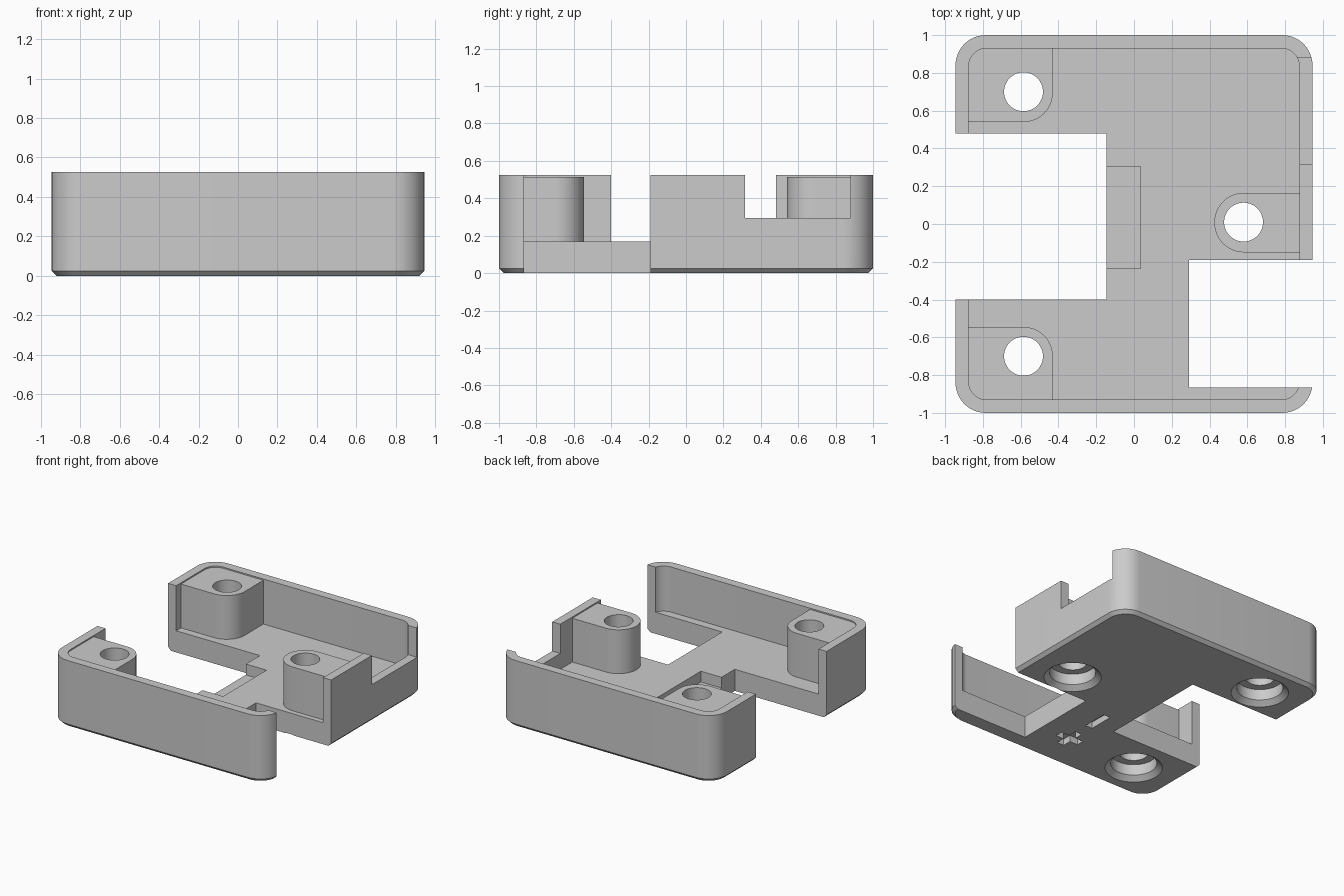
import bpy, bmesh, math

cube = bpy.data.objects.get("Cube")
if cube:
    bpy.data.objects.remove(cube, do_unlink=True)

HEIGHT, FLOOR, POST_TOP = 0.525, 0.17, 0.515

grey = bpy.data.materials.new("plain grey")
grey.use_nodes = True
grey.diffuse_color = (0.6, 0.6, 0.6, 1)
grey.node_tree.nodes["Principled BSDF"].inputs["Base Color"].default_value = (0.6, 0.6, 0.6, 1)


def rounded(x0, x1, y0, y1, r=0.0, steps=12):
    """Counter-clockwise outline of a rectangle with round corners."""
    if r == 0:
        return [(x0, y0), (x1, y0), (x1, y1), (x0, y1)]
    centres = [(x1 - r, y1 - r), (x0 + r, y1 - r), (x0 + r, y0 + r), (x1 - r, y0 + r)]
    return [(cx + r * math.cos(a), cy + r * math.sin(a))
            for k, (cx, cy) in enumerate(centres)
            for a in [(k + i / steps) * math.pi / 2 for i in range(steps + 1)]]


def circle(cx, cy, r, n=48):
    return [(cx + r * math.cos(math.tau * i / n), cy + r * math.sin(math.tau * i / n))
            for i in range(n)]


def loft(name, layers):
    """Solid through a stack of (outline, z) layers."""
    bm = bmesh.new()
    rings = [[bm.verts.new((x, y, z)) for x, y in pts] for pts, z in layers]
    bm.faces.new(rings[0][::-1])
    bm.faces.new(rings[-1])
    for low, high in zip(rings, rings[1:]):
        n = len(low)
        for i in range(n):
            j = (i + 1) % n
            bm.faces.new((low[i], low[j], high[j], high[i]))
    mesh = bpy.data.meshes.new(name)
    bm.to_mesh(mesh)
    bm.free()
    mesh.materials.append(grey)
    obj = bpy.data.objects.new(name, mesh)
    bpy.context.collection.objects.link(obj)
    return obj


def prism(name, outline, z0=-0.1, z1=1.0):
    return loft(name, [(outline, z0), (outline, z1)])


def subtract(target, cutter):
    cutter.hide_render = True
    mod = target.modifiers.new("cut", 'BOOLEAN')
    mod.operation, mod.solver, mod.object = 'DIFFERENCE', 'EXACT', cutter
    bpy.context.view_layer.objects.active = target
    bpy.ops.object.modifier_apply(modifier=mod.name)
    bpy.data.objects.remove(cutter, do_unlink=True)


# Outer block with a chamfered bottom edge
c = 0.025
block = rounded(-0.945, 0.945, -1, 1, 0.16)
foot = rounded(-0.945 + c, 0.945 - c, -1 + c, 1 - c, 0.16 - c)
body = loft("open_housing", [(foot, 0), (block, c), (block, HEIGHT)])

# Inner cavity, leaving three screw posts standing
cavity = prism("cavity", rounded(-0.875, 0.875, -0.93, 0.93, 0.095), FLOOR)
posts = [(-1.3, -0.43, 0.54, 1.3, 0.155), (-1.3, -0.43, -1.3, -0.545, 0.155),
         (0.425, 1.3, -0.15, 0.165, 0.157)]
for p in posts:
    subtract(cavity, prism("post", rounded(*p), 0.1, POST_TOP))
subtract(body, cavity)

# Side openings through the full height
subtract(body, prism("left_opening", rounded(-1.2, -0.145, -0.4, 0.48)))
subtract(body, prism("right_opening", rounded(0.29, 1.2, -0.865, -0.19)))

# Notch in the side wall and shallow recess in the floor
subtract(body, prism("wall_notch", rounded(0.8, 1.2, 0.315, 0.88), 0.295))
subtract(body, prism("floor_recess", rounded(-0.5, 0.035, -0.235, 0.305), 0.085))

# Screw holes with chamfered counterbores underneath
for x, y in [(-0.585, 0.7), (-0.585, -0.7), (0.58, 0.01)]:
    subtract(body, loft("screw_hole", [
        (circle(x, y, 0.228), -0.02), (circle(x, y, 0.165), 0.035),
        (circle(x, y, 0.165), 0.12), (circle(x, y, 0.103), 0.12),
        (circle(x, y, 0.103), 1.0)]))

# Plus and minus marks sunk into the underside
for y, sx, sy in [(-0.675, 0.1, 0.03), (-0.675, 0.03, 0.1), (-0.36, 0.03, 0.1)]:
    subtract(body, prism("mark", rounded(0.035 - sx, 0.035 + sx, y - sy, y + sy), -0.1, 0.05))

bpy.ops.object.select_all(action='DESELECT')
body.select_set(True)
bpy.context.view_layer.objects.active = body
bpy.ops.object.shade_smooth_by_angle(angle=math.radians(30))
